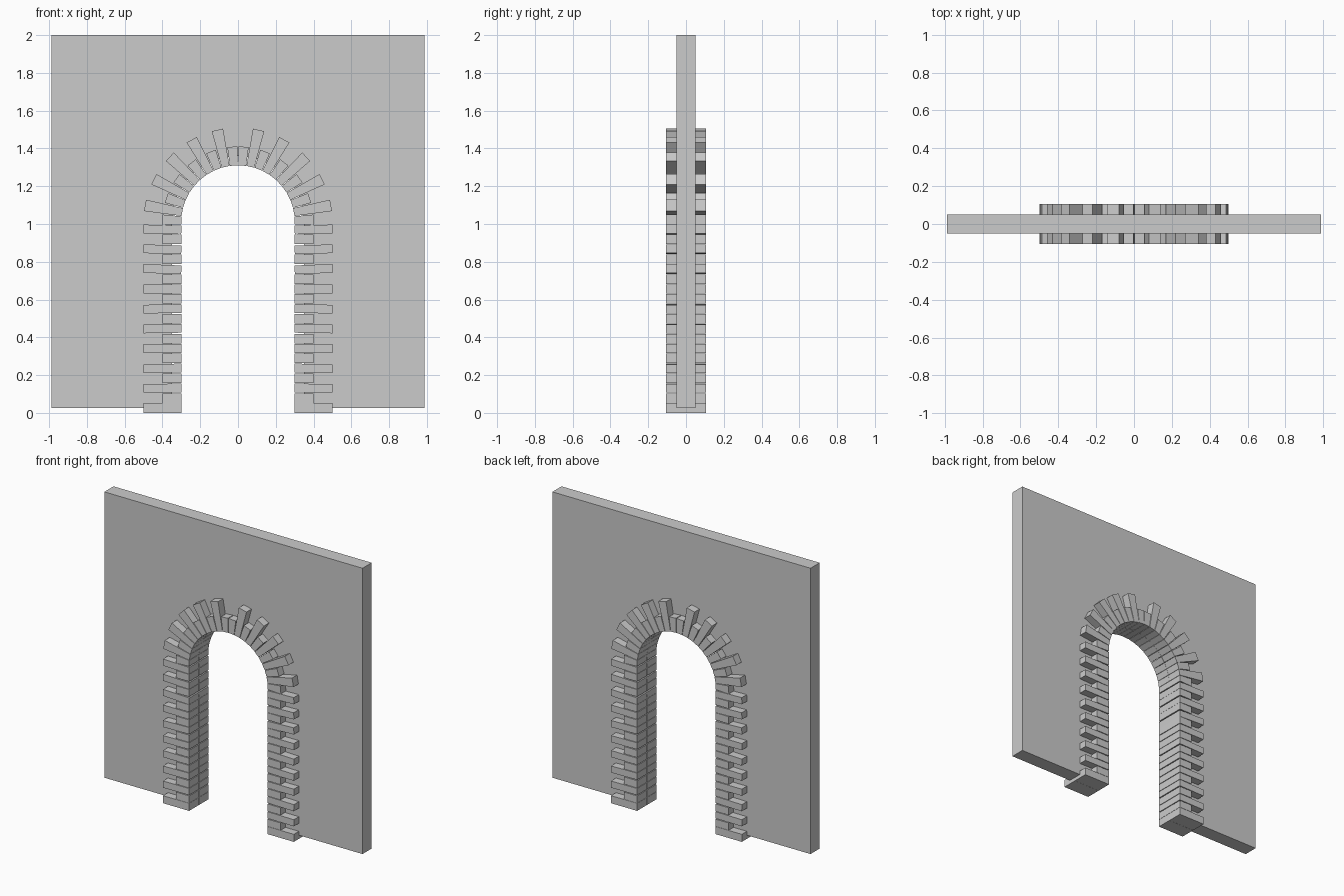
import bpy, bmesh, math, random

if "Cube" in bpy.data.objects:
    bpy.data.objects.remove(bpy.data.objects["Cube"])

random.seed(4)
SPRING = 1.01      # height where the arch starts
INNER = 0.30       # opening half width
DEPTH = 0.105      # brick reach in front of the wall centre

grey = bpy.data.materials.new("stone grey")
grey.diffuse_color = (0.6, 0.6, 0.6, 1)
grey.use_nodes = True
grey.node_tree.nodes["Principled BSDF"].inputs["Base Color"].default_value = grey.diffuse_color


def make_object(name, bm):
    bmesh.ops.recalc_face_normals(bm, faces=bm.faces[:])
    mesh = bpy.data.meshes.new(name)
    bm.to_mesh(mesh)
    bm.free()
    mesh.materials.append(grey)
    obj = bpy.data.objects.new(name, mesh)
    bpy.context.collection.objects.link(obj)
    return obj


def add_prism(bm, outline, y0, y1):
    """Extrude an x-z outline from y0 to y1."""
    front = [bm.verts.new((x, y0, z)) for x, z in outline]
    back = [bm.verts.new((x, y1, z)) for x, z in outline]
    bm.faces.new(front)
    bm.faces.new(back[::-1])
    n = len(outline)
    for i in range(n):
        j = (i + 1) % n
        bm.faces.new((front[i], back[i], back[j], front[j]))


def add_brick(bm, x, z, angle, length, inner_w, outer_w):
    """Brick starting at (x, z), running along angle, tapering in width."""
    c, s = math.cos(angle), math.sin(angle)
    local = [(0, -inner_w / 2), (length, -outer_w / 2),
             (length, outer_w / 2), (0, inner_w / 2)]
    add_prism(bm, [(x + u * c - v * s, z + u * s + v * c) for u, v in local],
              -DEPTH, -0.0005)


def mirror(obj, x_axis, y_axis):
    mod = obj.modifiers.new("mirror", 'MIRROR')
    mod.use_axis = (x_axis, y_axis, False)
    mod.use_mirror_merge = False


# Wall with the arched doorway cut out of its outline
r = 0.35
arc = [(r * math.cos(math.pi * i / 24), SPRING + r * math.sin(math.pi * i / 24))
       for i in range(25)]
outline = [(r, 0.025)] + arc + [(-r, 0.025), (-0.987, 0.025),
                                (-0.987, 2.0), (0.987, 2.0), (0.987, 0.025)]
bm = bmesh.new()
add_prism(bm, outline, -0.05, 0.05)
make_object("wall", bm)

# Jamb bricks: alternating long and short courses, slightly uneven
bm = bmesh.new()
for i in range(19):
    z = 0.026 + i * 0.0525
    if i % 2 == 0:
        tilt = 0 if i == 0 else math.radians(random.uniform(-1.5, 2.5))
        z = z if i == 0 else z - 0.1 * math.sin(tilt)
        width = 0.052 if i == 0 else 0.046
        add_brick(bm, INNER, z, tilt, 0.2, width, width)
    else:
        add_brick(bm, INNER, z, 0, 0.1, 0.05, 0.05)
mirror(make_object("jamb_bricks", bm), True, True)

# Arch bricks: tapered, radiating, two short ones meeting at the crown
bm = bmesh.new()
for i in range(11):
    a = math.radians(85.8 - i * 8.4)
    length, outer_w = (0.1, 0.054) if i % 2 == 0 else (0.2, 0.061)
    add_brick(bm, INNER * math.cos(a), SPRING + INNER * math.sin(a),
              a, length, 0.042, outer_w)
mirror(make_object("arch_bricks", bm), True, True)
